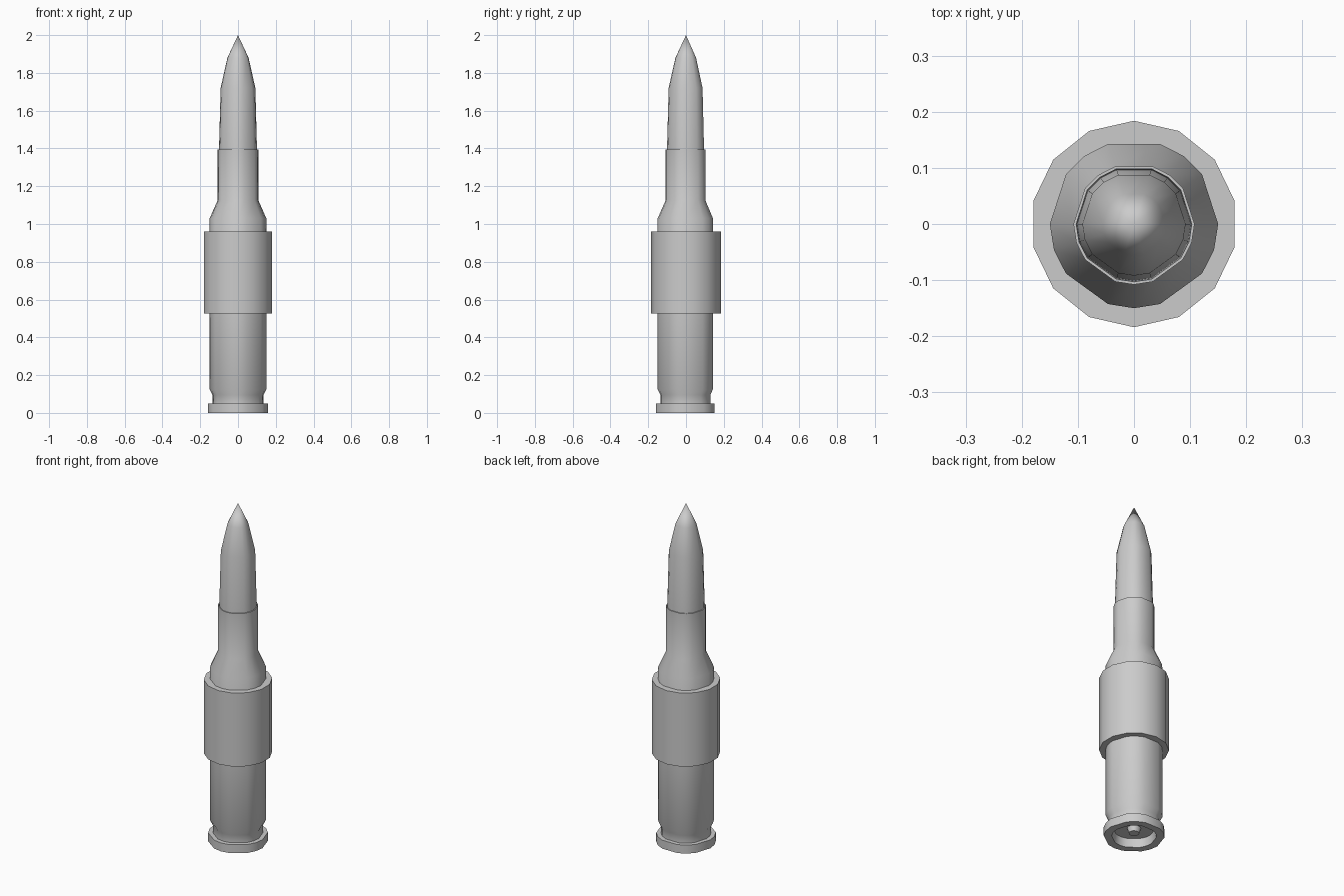
import bpy, bmesh
from math import cos, sin, radians, pi

if "Cube" in bpy.data.objects:
    bpy.data.objects.remove(bpy.data.objects["Cube"])

# Uneven ring of 15 sides shared by case, primer and bullet (degrees)
BODY = [radians(a) for a in (0, 36, 54, 72, 108, 126, 144, 180,
                             198, 216, 252, 270, 288, 324, 342)]
# Even ring of 14 sides with a corner facing +y for the sleeve
SLEEVE = [pi / 2 + 2 * pi * i / 14 for i in range(14)]


def lathe(name, profile, angles, limit=32):
    """Revolve (radius, z) points around z; radius 0 becomes a single pole."""
    bm = bmesh.new()
    rings = []
    for r, z in profile:
        if r == 0:
            rings.append([bm.verts.new((0, 0, z))])
        else:
            rings.append([bm.verts.new((r * cos(a), r * sin(a), z)) for a in angles])
    n = len(angles)
    for lo, hi in zip(rings, rings[1:]):
        for i in range(n):
            j = (i + 1) % n
            if len(lo) == 1:
                bm.faces.new((lo[0], hi[j], hi[i]))
            elif len(hi) == 1:
                bm.faces.new((lo[i], lo[j], hi[0]))
            else:
                bm.faces.new((lo[i], lo[j], hi[j], hi[i]))
    mesh = bpy.data.meshes.new(name)
    bm.to_mesh(mesh)
    bm.free()
    for p in mesh.polygons:
        p.use_smooth = True
    mesh.set_sharp_from_angle(angle=radians(limit))
    obj = bpy.data.objects.new(name, mesh)
    bpy.context.collection.objects.link(obj)
    return obj


# Case: primer boss, recessed base, rim, groove, body, shoulder, neck lip
lathe("case", [(0, 0.02), (0.028, 0.02), (0.036, 0.05), (0.112, 0.05),
               (0.118, 0), (0.16, 0), (0.16, 0.05), (0.135, 0.05),
               (0.135, 0.095), (0.15, 0.125), (0.15, 1.03),
               (0.108, 1.125), (0.108, 1.395), (0.103, 1.395),
               (0.101, 1.375)], BODY)

# Bullet: long taper and pointed nose
lathe("bullet", [(0.101, 1.375), (0.092, 1.72), (0.056, 1.88), (0, 2.0)], BODY)

# Sleeve: thick band around the case
lathe("sleeve", [(0, 0.525), (0.184, 0.525), (0.184, 0.96), (0, 0.96)], SLEEVE)
